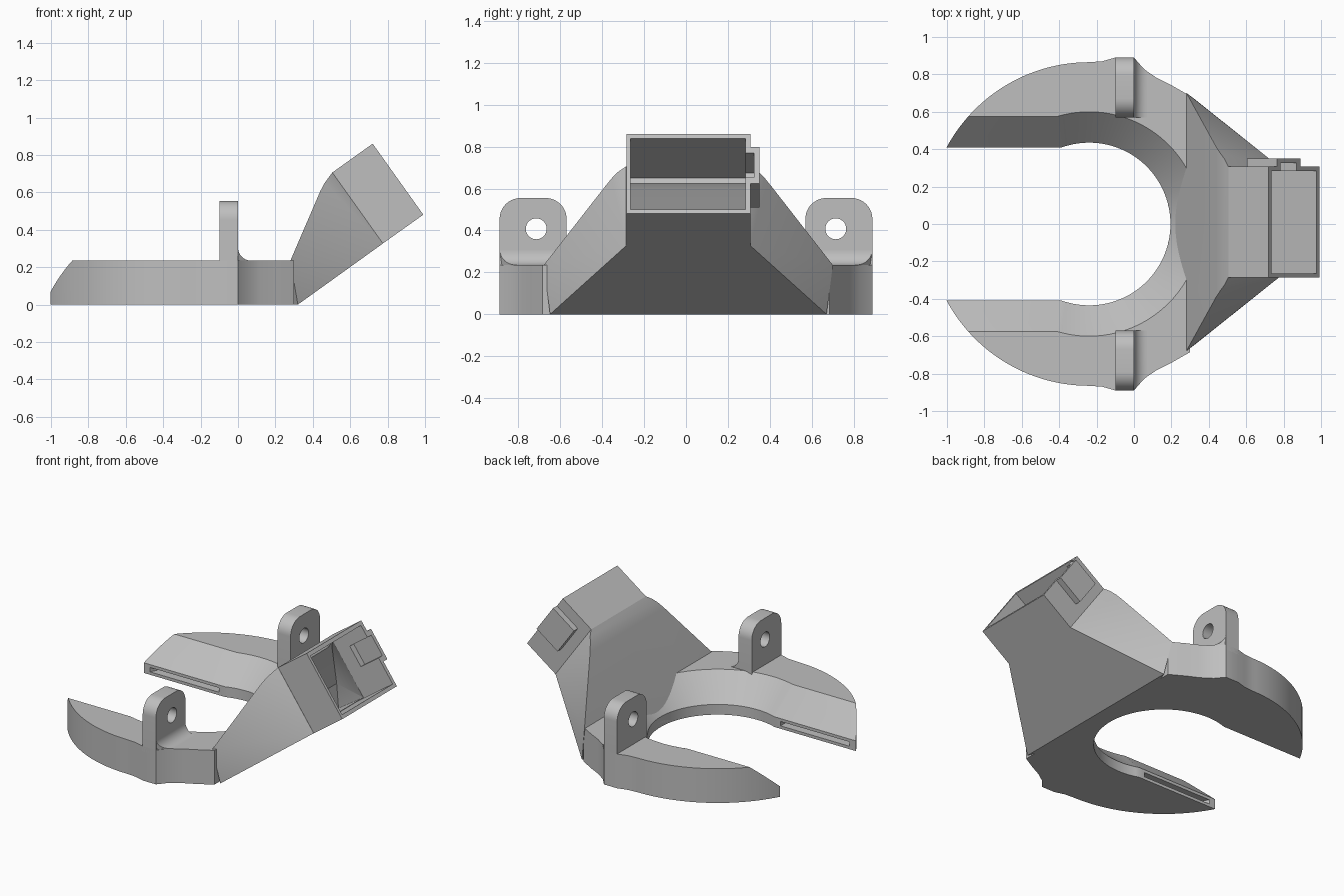
import bpy, bmesh
from math import sin, cos, pi, asin
from mathutils import Vector

if "Cube" in bpy.data.objects:
    bpy.data.objects.remove(bpy.data.objects["Cube"])

grey = bpy.data.materials.new("plain_grey")
grey.use_nodes = True
GREY = (0.52, 0.52, 0.52, 1)
grey.diffuse_color = GREY
grey.node_tree.nodes["Principled BSDF"].inputs["Base Color"].default_value = GREY


def finish(name, bm):
    bmesh.ops.recalc_face_normals(bm, faces=bm.faces)
    mesh = bpy.data.meshes.new(name)
    bm.to_mesh(mesh)
    bm.free()
    mesh.materials.append(grey)
    ob = bpy.data.objects.new(name, mesh)
    bpy.context.collection.objects.link(ob)
    return ob


def loft(name, rings):
    """Solid through rings with equal point counts, capped at both ends."""
    bm = bmesh.new()
    rows = [[bm.verts.new(p) for p in ring] for ring in rings]
    n = len(rows[0])
    for a, b in zip(rows, rows[1:]):
        for i in range(n):
            j = (i + 1) % n
            bm.faces.new((a[i], a[j], b[j], b[i]))
    bm.faces.new(rows[0])
    bm.faces.new(rows[-1])
    return finish(name, bm)


def hull(name, half_points, shift=0.0):
    """Convex solid from points mirrored across y."""
    bm = bmesh.new()
    for x, y, z in half_points:
        for s in (1, -1):
            bm.verts.new((x, s * y + shift, z))
    bmesh.ops.convex_hull(bm, input=bm.verts)
    bmesh.ops.dissolve_limit(bm, angle_limit=0.01, verts=bm.verts, edges=bm.edges)
    return finish(name, bm)


def arc(cx, cy, r, a0, a1, n):
    return [(cx + r * cos(a0 + (a1 - a0) * i / n),
             cy + r * sin(a0 + (a1 - a0) * i / n)) for i in range(n + 1)]


def cut(ob, *cutters):
    bpy.context.view_layer.objects.active = ob
    for c in cutters:
        c.hide_render = True
        mod = ob.modifiers.new("cut", "BOOLEAN")
        mod.operation = "DIFFERENCE"
        mod.solver = "EXACT"
        mod.object = c
        bpy.ops.object.modifier_apply(modifier=mod.name)


def discard(*obs):
    for ob in obs:
        bpy.data.objects.remove(ob)


CX = -0.24        # centre of the round opening
parts = []

# Horseshoe ring with bulges beside the lugs
half = arc(CX, 0, 0.865, pi - asin(0.3 / 0.865), pi / 2, 32)
half += [(-0.17, 0.87), (-0.1, 0.89), (0, 0.89), (0.05, 0.83),
         (0.12, 0.782), (0.2, 0.742), (0.3, 0.685)]
outline = half + [(x, -y) for x, y in reversed(half)]
ring = loft("horseshoe_ring", [[(x, y, z) for x, y in outline] for z in (0, 0.235)])


# Keyhole opening, straight below and flared above
def keyhole(r, h, z):
    a = pi - asin(h / r)
    pts = arc(CX, 0, r, -a, a, 72) + [(-1.3, h), (-1.3, -h)]
    return [(x, y, z) for x, y in pts]


opening = loft("opening_cutter", [keyhole(0.435, 0.41, -0.1), keyhole(0.435, 0.41, 0.07),
                                  keyhole(0.665, 0.64, 0.30)])
cut(ring, opening)

# Air slots along the inner faces of the arms
slot = [(-0.97, 0.38), (-0.43, 0.38), (-0.43, 0.52), (-0.9, 0.52)]
for s in (1, -1):
    slot_cutter = loft("slot_cutter", [[(x, s * y, z) for x, y in slot] for z in (0.02, 0.05)])
    cut(ring, slot_cutter)
    discard(slot_cutter)
parts.append(ring)

# Tilted socket frame: u runs outward, v runs across the mouth
ORIGIN = Vector((0.775, 0, 0.327))
U = Vector((0.814, 0, 0.581))
V = Vector((-0.581, 0, 0.814))


def tilted_box(name, u0, u1, v0, v1, y0, y1):
    return loft(name, [[ORIGIN + U * u + V * v + Vector((0, y, 0))
                        for u, v in ((u0, v0), (u1, v0), (u1, v1), (u0, v1))]
                       for y in (y0, y1)])


socket = tilted_box("socket", 0, 0.265, 0, 0.466, -0.285, 0.308)
clip = tilted_box("socket_clip", 0.07, 0.265, 0.175, 0.39, 0.295, 0.35)
mouth = tilted_box("mouth_cutter", -0.06, 0.4, 0.025, 0.44, -0.265, 0.283)
groove = tilted_box("groove_cutter", 0.1, 0.4, 0.21, 0.355, 0.2, 0.325)
cut(socket, mouth, groove)
cut(clip, mouth, groove)

# Sloping neck between ring and socket
low, high = ORIGIN, ORIGIN + V * 0.466
neck = hull("neck", [(0.18, 0.31, 0), (0.32, 0.66, 0), (0.28, 0.69, 0.235),
                     (0.44, 0.40, 0.607), (0.463, 0.365, 0.65), (0.485, 0.335, 0.68),
                     (high.x, 0.297, high.z), (low.x, 0.297, low.z)], 0.011)
bore = loft("bore_cutter", [[(x, y, z) for x, y in arc(CX, 0, 0.435, 0, 2 * pi, 96)[:-1]]
                            for z in (-0.1, 1)])
a, b = ORIGIN + V * 0.03, ORIGIN + V * 0.435
cavity = hull("cavity_cutter", [(0.35, 0.58, 0.05), (0.315, 0.61, 0.2), (0.475, 0.33, 0.60),
                                (b.x, 0.27, b.z), (a.x, 0.27, a.z)], 0.01)
cut(neck, bore, cavity, mouth)
parts += [socket, clip, neck]
discard(opening, mouth, groove, bore, cavity)

# Mounting lugs with a pin hole and a fillet at the foot
for s, side in ((1, "left"), (-1, "right")):
    prof = [(0.57, 0.2), (0.89, 0.2)]
    prof += arc(0.79, 0.455, 0.1, 0, pi / 2, 10) + arc(0.67, 0.455, 0.1, pi / 2, pi, 10)
    lug = loft(side + "_lug", [[(x, s * y, z) for y, z in prof] for x in (-0.1, 0)])
    pin = loft("pin_cutter", [[(x, s * y, z) for y, z in arc(0.715, 0.408, 0.05, 0, 2 * pi, 32)[:-1]]
                              for x in (-0.3, 0.2)])
    cut(lug, pin)
    discard(pin)
    foot = arc(0.07, 0.305, 0.07, pi, 1.5 * pi, 10) + [(0.07, 0.2), (-0.02, 0.2), (-0.02, 0.305)]
    fillet = loft(side + "_lug_fillet", [[(x, s * 0.57, z) for x, z in foot],
                                         [(x, s * (0.888 - 1.1 * max(x, 0)), z) for x, z in foot]])
    parts += [lug, fillet]

# Smooth curved walls, keep hard edges
for ob in parts:
    bpy.ops.object.select_all(action="DESELECT")
    ob.select_set(True)
    bpy.context.view_layer.objects.active = ob
    bpy.ops.object.shade_smooth_by_angle(angle=0.5)
